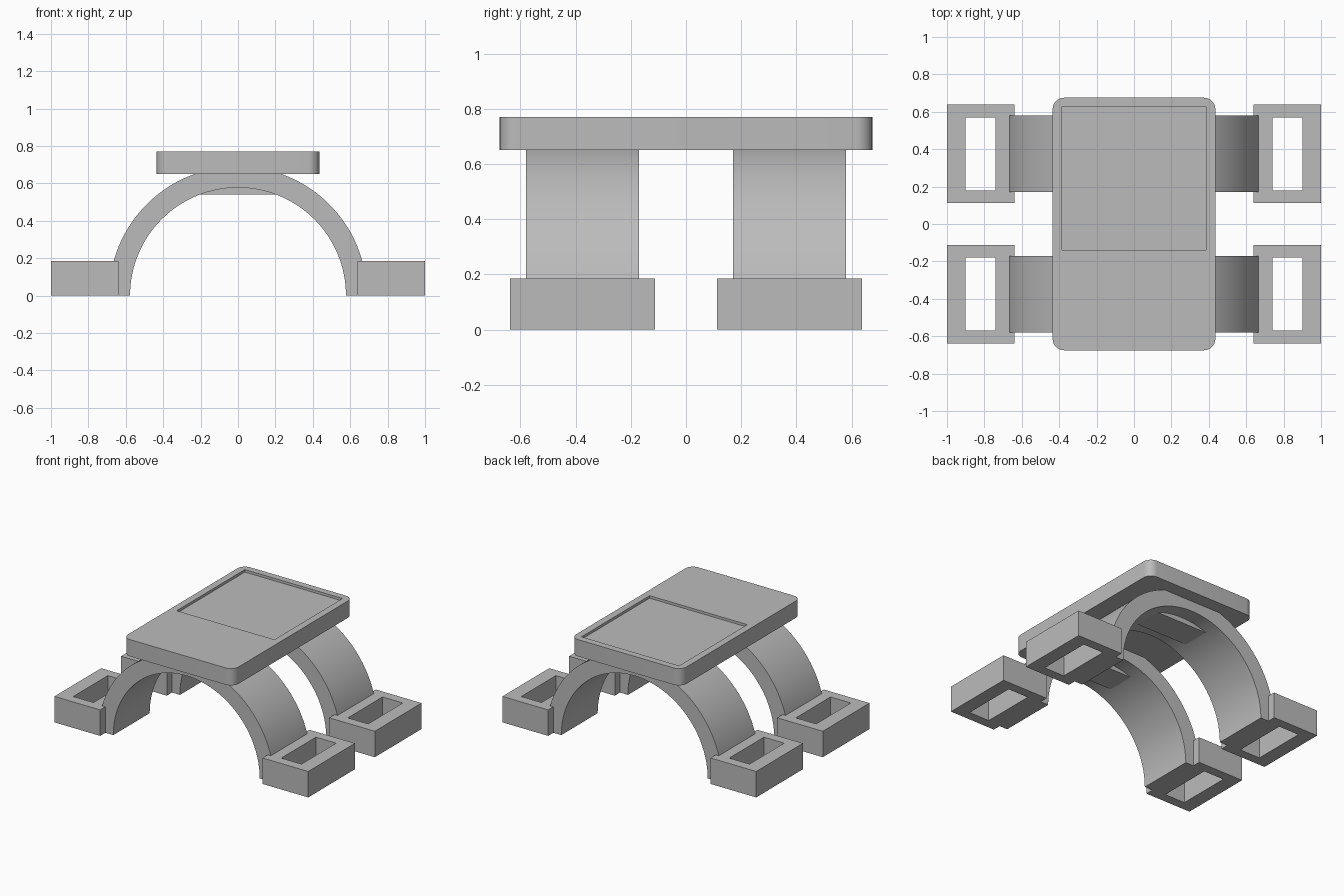
import bpy, bmesh, math

cube = bpy.data.objects.get("Cube")
if cube:
    bpy.data.objects.remove(cube, do_unlink=True)

grey = bpy.data.materials.new("plain_grey")
grey.use_nodes = True
colour = (0.5, 0.5, 0.5, 1)
grey.diffuse_color = colour
grey.node_tree.nodes["Principled BSDF"].inputs["Base Color"].default_value = colour


def prism(name, points, offset):
    """Extrude a closed outline of 3D points along an offset."""
    bm = bmesh.new()
    face = bm.faces.new([bm.verts.new(p) for p in points])
    ext = bmesh.ops.extrude_face_region(bm, geom=[face], use_keep_orig=True)
    moved = [g for g in ext["geom"] if isinstance(g, bmesh.types.BMVert)]
    bmesh.ops.translate(bm, vec=offset, verts=moved)
    bmesh.ops.recalc_face_normals(bm, faces=bm.faces)
    mesh = bpy.data.meshes.new(name)
    bm.to_mesh(mesh)
    bm.free()
    mesh.materials.append(grey)
    obj = bpy.data.objects.new(name, mesh)
    bpy.context.collection.objects.link(obj)
    return obj


def box(name, x0, x1, y0, y1, z0, z1):
    outline = [(x0, y0, z0), (x1, y0, z0), (x1, y1, z0), (x0, y1, z0)]
    return prism(name, outline, (0, 0, z1 - z0))


def activate(obj):
    bpy.ops.object.select_all(action="DESELECT")
    obj.select_set(True)
    bpy.context.view_layer.objects.active = obj


def cut(obj, cutter):
    cutter.hide_render = True
    mod = obj.modifiers.new("cut", "BOOLEAN")
    mod.operation = "DIFFERENCE"
    mod.solver = "EXACT"
    mod.object = cutter
    activate(obj)
    bpy.ops.object.modifier_apply(modifier=mod.name)
    bpy.data.objects.remove(cutter, do_unlink=True)


def smooth(obj):
    activate(obj)
    bpy.ops.object.shade_smooth_by_angle(angle=math.radians(30))


def arc(radius, start, end, steps, cx=0, cy=0):
    for i in range(steps + 1):
        a = math.radians(start + (end - start) * i / steps)
        yield cx + radius * math.cos(a), cy + radius * math.sin(a)


# Top plate with rounded corners and a shallow pocket
half_x, half_y, corner = 0.435, 0.675, 0.06
outline = []
for i, (sx, sy) in enumerate([(1, 1), (-1, 1), (-1, -1), (1, -1)]):
    outline += arc(corner, 90 * i, 90 * i + 90, 8,
                   sx * (half_x - corner), sy * (half_y - corner))
plate = prism("top_plate", [(x, y, 0.65) for x, y in outline], (0, 0, 0.12))
cut(plate, box("pocket_cutter", -0.385, 0.385, -0.14, 0.627, 0.752, 0.9))
smooth(plate)

for end, sy in (("front", -1), ("back", 1)):
    # Half-round strap arch
    ring = list(arc(0.69, 0, 180, 64)) + list(arc(0.577, 180, 0, 64))
    y0 = 0.375 * sy - 0.205
    smooth(prism(end + "_arch", [(x, y0, z) for x, z in ring], (0, 0.41, 0)))

    # Flat block under the crown of the arch
    yc = 0.375 * sy
    box(end + "_crown_block", -0.203, 0.203, yc - 0.1, yc + 0.1, 0.54, 0.655)

    # Rectangular strap loops at the feet
    for side, sx in (("left", 1), ("right", -1)):
        xc = 0.82 * sx
        loop = box(f"{end}_{side}_loop", xc - 0.18, xc + 0.18,
                   yc - 0.263, yc + 0.263, 0, 0.185)
        cut(loop, box("loop_cutter", xc - 0.08, xc + 0.08,
                      yc - 0.195, yc + 0.195, -0.1, 0.3))
